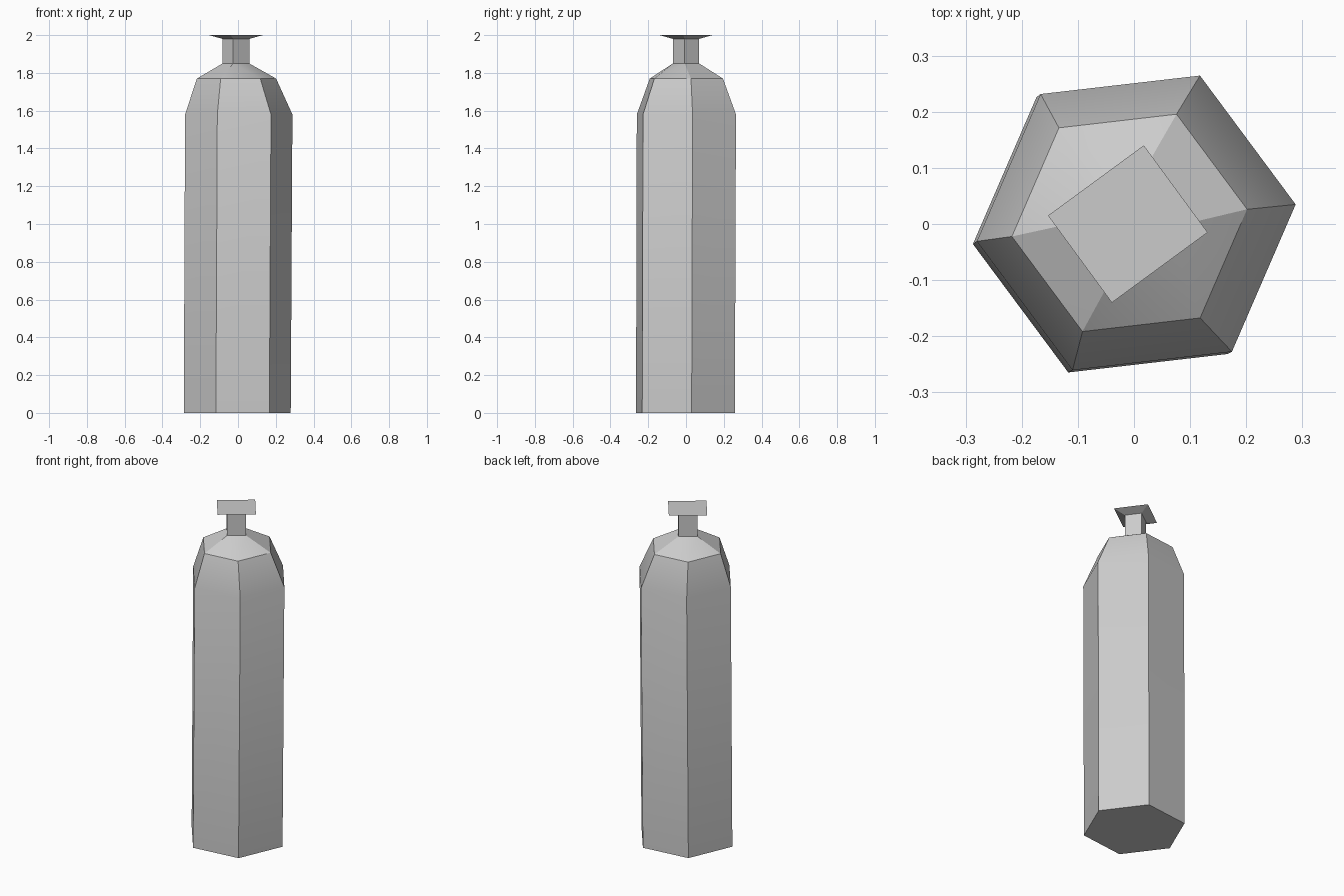
import bpy, bmesh, math
from mathutils import Vector

cube = bpy.data.objects.get("Cube")
if cube:
    bpy.data.objects.remove(cube, do_unlink=True)

grey = bpy.data.materials.new("plain_grey")
grey.use_nodes = True
COLOUR = (0.6, 0.6, 0.6, 1)
grey.diffuse_color = COLOUR
grey.node_tree.nodes["Principled BSDF"].inputs["Base Color"].default_value = COLOUR

HEX = [6.6 + 60 * i for i in range(6)]
SQUARE = [-6, 78.5, 174, 258.5]


def ring(angles, radius, x, y, z):
    """Polygon corners around a centre at height z."""
    return [Vector((x + radius * math.cos(math.radians(a)),
                    y + radius * math.sin(math.radians(a)), z)) for a in angles]


def finish(bm, name):
    bmesh.ops.recalc_face_normals(bm, faces=bm.faces)
    mesh = bpy.data.meshes.new(name)
    bm.to_mesh(mesh)
    bm.free()
    mesh.materials.append(grey)
    obj = bpy.data.objects.new(name, mesh)
    bpy.context.collection.objects.link(obj)
    bpy.ops.object.select_all(action='DESELECT')
    obj.select_set(True)
    bpy.context.view_layer.objects.active = obj
    bpy.ops.object.shade_smooth_by_angle(angle=math.radians(30))


def loft(name, rings, cap):
    """Skin between rings, closing the ring with index cap."""
    bm = bmesh.new()
    rows = [[bm.verts.new(p) for p in r] for r in rings]
    for low, high in zip(rows, rows[1:]):
        n = len(low)
        for i in range(n):
            j = (i + 1) % n
            bm.faces.new((low[i], low[j], high[j], high[i]))
    bm.faces.new(rows[cap])
    finish(bm, name)


# Body: slightly leaning six-sided column with a chamfered top
shoulder_rim = ring(HEX, 0.211, -0.008, 0.002, 1.77)
loft("body", [ring(HEX, 0.285, -0.004, -0.003, 0),
              ring(HEX, 0.286, 0.004, 0.002, 1.58),
              shoulder_rim], 0)

# Shoulder: blends the six-sided rim into the four-sided neck
neck_base = ring(SQUARE, 0.071, -0.011, 0, 1.85)
bm = bmesh.new()
for p in shoulder_rim + neck_base:
    bm.verts.new(p)
bmesh.ops.convex_hull(bm, input=bm.verts)
bm.normal_update()
flat = [f for f in bm.faces if abs(f.normal.z) > 0.99]
bmesh.ops.delete(bm, geom=flat, context='FACES')
finish(bm, "shoulder")

# Neck with its flared flat stopper
loft("neck_and_stopper", [neck_base,
                          ring(SQUARE, 0.071, -0.011, 0, 1.98),
                          ring(SQUARE, 0.143, -0.011, 0, 2)], -1)
